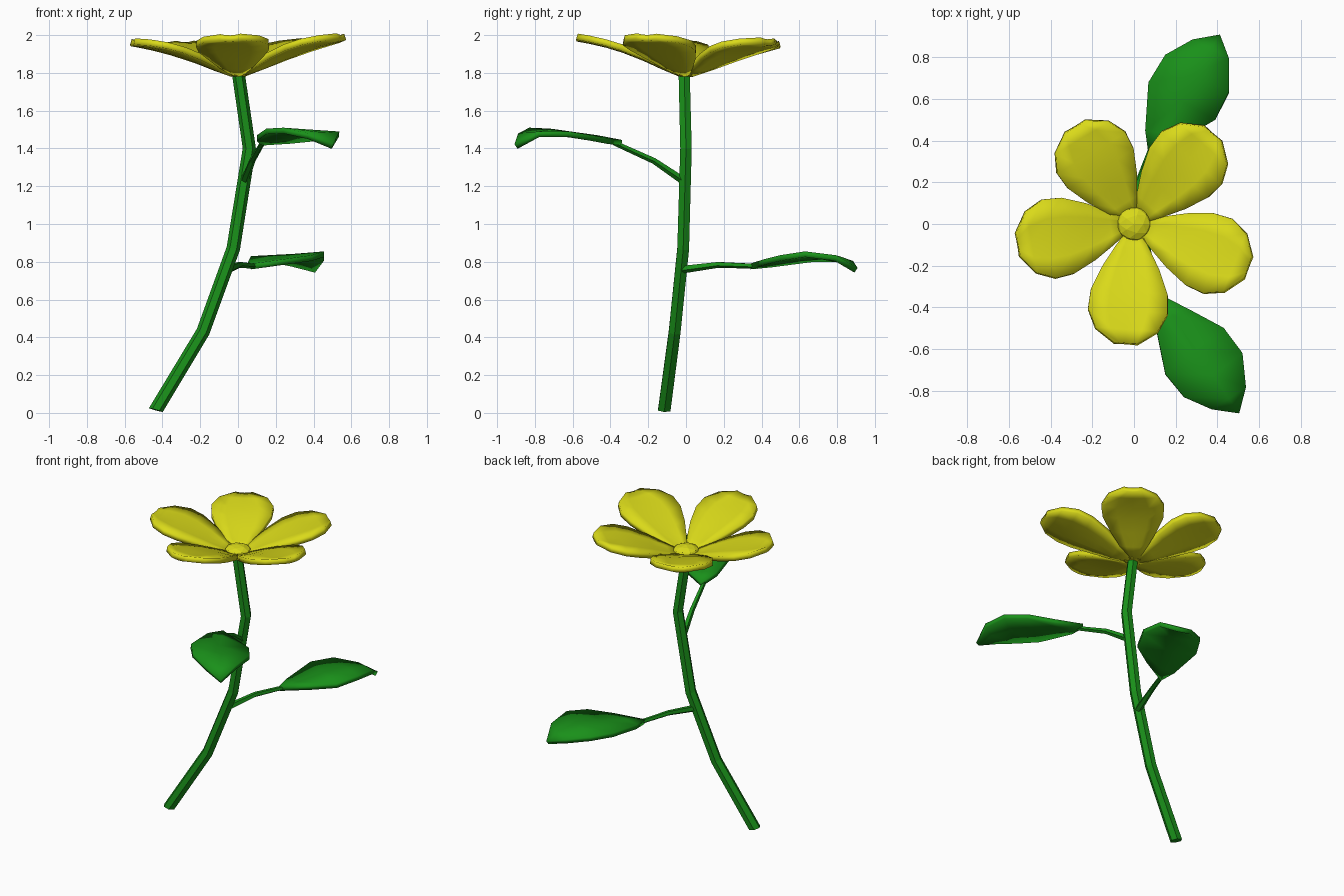
import bpy, bmesh, math
from mathutils import Vector, Matrix

if "Cube" in bpy.data.objects:
    bpy.data.objects.remove(bpy.data.objects["Cube"])


def material(name, rgb):
    m = bpy.data.materials.new(name)
    m.diffuse_color = (*rgb, 1)
    m.use_nodes = True
    m.node_tree.nodes["Principled BSDF"].inputs["Base Color"].default_value = m.diffuse_color
    return m


GREEN = material("green", (0.01, 0.28, 0.01))
YELLOW = material("yellow", (0.70, 0.70, 0.01))


def finish(name, bm, mat, thickness=0, smooth=False):
    bmesh.ops.recalc_face_normals(bm, faces=bm.faces)
    me = bpy.data.meshes.new(name)
    bm.to_mesh(me)
    bm.free()
    ob = bpy.data.objects.new(name, me)
    bpy.context.collection.objects.link(ob)
    me.materials.append(mat)
    if thickness:
        mod = ob.modifiers.new("thickness", 'SOLIDIFY')
        mod.thickness = thickness
        mod.offset = 0
    if smooth:
        bpy.ops.object.select_all(action='DESELECT')
        ob.select_set(True)
        bpy.context.view_layer.objects.active = ob
        bpy.ops.object.shade_smooth_by_angle(angle=math.radians(30))
    return ob


def tube(name, pts, radii, sides):
    bm = bmesh.new()
    pts = [Vector(p) for p in pts]
    rings = []
    for i, p in enumerate(pts):
        d = pts[min(i + 1, len(pts) - 1)] - pts[max(i - 1, 0)]
        if i == 0:
            d = d.normalized() + Vector((0, 0, 1.0)) if sides == 6 else d
        q = Vector((0, 0, 1)).rotation_difference(d)
        rings.append([bm.verts.new(p + q @ Vector((
            radii[i] * math.cos(math.tau * k / sides),
            radii[i] * math.sin(math.tau * k / sides), 0))) for k in range(sides)])
    for a, b in zip(rings, rings[1:]):
        for k in range(sides):
            n = (k + 1) % sides
            bm.faces.new((a[k], a[n], b[n], b[k]))
    bm.faces.new(rings[0])
    bm.faces.new(rings[-1])
    return finish(name, bm, GREEN)


def sheet(name, rows, mat, thickness):
    bm = bmesh.new()
    grid = [[bm.verts.new(p) for p in r] for r in rows]
    for a, b in zip(grid, grid[1:]):
        for k in range(len(a) - 1):
            bm.faces.new((a[k], a[k + 1], b[k + 1], b[k]))
    bmesh.ops.remove_doubles(bm, verts=bm.verts, dist=0.0005)
    return finish(name, bm, mat, thickness, True)


# Stem
tube("stem", [(-0.435, -0.115, 0.015), (-0.185, -0.06, 0.43), (-0.025, -0.015, 0.87),
              (0.06, 0.0, 1.40), (0.0, -0.01, 1.81)],
     [0.038, 0.036, 0.036, 0.035, 0.034], 6)

# Leaf stalks
tube("lower_leaf_stalk", [(-0.05, -0.02, 0.76), (0.01, 0.17, 0.785), (0.09, 0.38, 0.777)],
     [0.022, 0.017, 0.014], 5)
tube("upper_leaf_stalk", [(0.03, 0.0, 1.22), (0.075, -0.17, 1.335), (0.13, -0.38, 1.43)],
     [0.022, 0.017, 0.014], 5)


# Leaves
def leaf(name, base, left, right, tip):
    rows = [[Vector(base)] * 3]
    for l, r in zip(left, right):
        l, r = Vector(l), Vector(r)
        rows.append([l, (l + r) / 2, r])
    rows.append([Vector(tip)] * 3)
    sheet(name, rows, GREEN, 0.03)


leaf("lower_leaf", (0.07, 0.34, 0.775),
     [(0.055, 0.45, 0.785), (0.07, 0.68, 0.815), (0.15, 0.81, 0.815), (0.28, 0.88, 0.79)],
     [(0.25, 0.42, 0.80), (0.39, 0.50, 0.82), (0.455, 0.63, 0.84), (0.455, 0.79, 0.82)],
     (0.41, 0.90, 0.755))
leaf("upper_leaf", (0.125, -0.34, 1.43),
     [(0.10, -0.47, 1.455), (0.15, -0.72, 1.49), (0.24, -0.83, 1.495), (0.37, -0.885, 1.465)],
     [(0.28, -0.42, 1.44), (0.43, -0.50, 1.455), (0.52, -0.62, 1.475), (0.535, -0.78, 1.475)],
     (0.50, -0.90, 1.41))

# Petals: distance from centre, half width, height
PROFILE = [(0.03, 0.03, 1.795), (0.12, 0.085, 1.83), (0.22, 0.14, 1.873), (0.33, 0.185, 1.913),
           (0.42, 0.192, 1.938), (0.51, 0.15, 1.956), (0.575, 0.055, 1.966)]
for i, (ang, size) in enumerate([(-94, 1.0), (-21, 1.02), (49, 1.0), (121, 0.95), (190, 0.985)]):
    rot = Matrix.Rotation(math.radians(ang), 3, 'Z')
    rows = []
    for r, w, z in PROFILE:
        row = []
        for u in (-1, -0.5, 0, 0.5, 1):
            p = rot @ Vector((r * size, u * w, z + 0.008 * u * u))
            p.z += 0.022 * p.x - 0.03 * p.y
            row.append(p)
        rows.append(row)
    sheet(f"petal_{i + 1}", rows, YELLOW, 0.034)

# Flower centre
bm = bmesh.new()
bmesh.ops.create_icosphere(bm, subdivisions=2, radius=1)
bm.transform(Matrix.Translation((0.0, 0.0, 1.82)) @ Matrix.Diagonal((0.085, 0.085, 0.045, 1)))
finish("flower_centre", bm, YELLOW)
